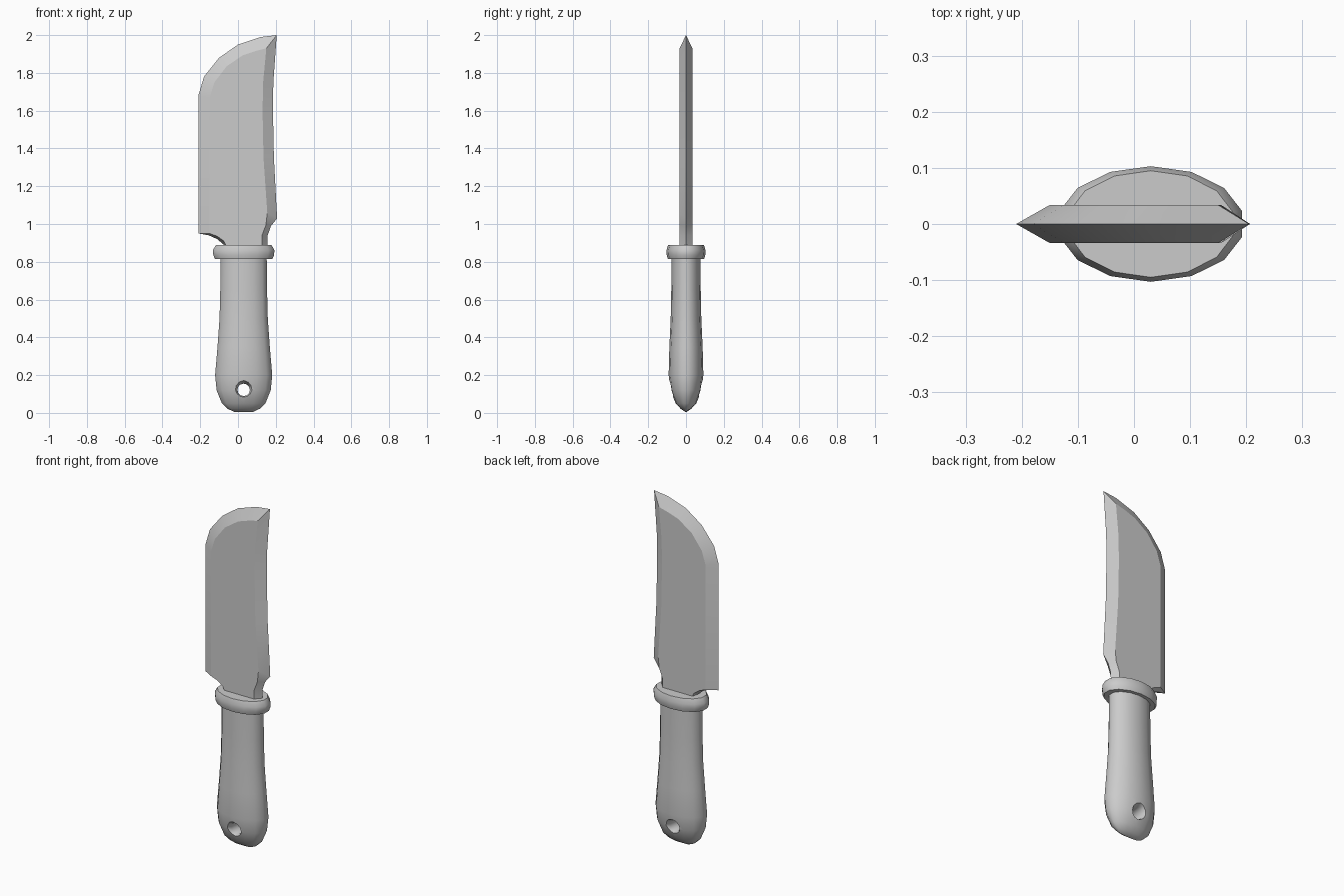
import bpy, bmesh, math

cube = bpy.data.objects.get("Cube")
if cube:
    bpy.data.objects.remove(cube, do_unlink=True)

grey = bpy.data.materials.new("plain grey")
grey.use_nodes = True
colour = (0.6, 0.6, 0.6, 1)
grey.diffuse_color = colour
grey.node_tree.nodes["Principled BSDF"].inputs["Base Color"].default_value = colour

CENTRE = 0.03   # x of the handle axis
SIDES = 14


def finish(bm, name):
    bmesh.ops.recalc_face_normals(bm, faces=bm.faces)
    mesh = bpy.data.meshes.new(name)
    bm.to_mesh(mesh)
    bm.free()
    mesh.materials.append(grey)
    ob = bpy.data.objects.new(name, mesh)
    bpy.context.collection.objects.link(ob)
    return ob


def select(ob):
    bpy.ops.object.select_all(action='DESELECT')
    ob.select_set(True)
    bpy.context.view_layer.objects.active = ob


def smooth(ob, angle):
    select(ob)
    bpy.ops.object.shade_smooth_by_angle(angle=math.radians(angle))


def lathe(name, profile, sides, place):
    """Skin rings given as (height, radius a, radius b)."""
    bm = bmesh.new()
    rings = []
    for h, a, b in profile:
        turns = [2 * math.pi * i / sides for i in range(sides)]
        rings.append([bm.verts.new(place(a * math.sin(t), b * math.cos(t), h)) for t in turns])
    for low, high in zip(rings, rings[1:]):
        for i in range(sides):
            j = (i + 1) % sides
            bm.faces.new((low[i], low[j], high[j], high[i]))
    bm.faces.new(rings[0])
    bm.faces.new(rings[-1])
    return finish(bm, name)


def upright(a, b, h):
    return (CENTRE + a, b, h)


# Handle grip with a swollen, wedge-shaped butt
handle = lathe("handle", [
    (0.005, 0.05, 0.004), (0.022, 0.088, 0.028), (0.05, 0.118, 0.055),
    (0.12, 0.147, 0.082), (0.2, 0.155, 0.092), (0.35, 0.142, 0.088),
    (0.5, 0.131, 0.081), (0.65, 0.127, 0.078), (0.84, 0.125, 0.077)], SIDES, upright)

# Hanging hole with flared rims
cutter = lathe("hole_cutter", [
    (-0.13, 0.07, 0.07), (-0.055, 0.033, 0.033),
    (0.055, 0.033, 0.033), (0.13, 0.07, 0.07)], 12,
    lambda a, b, h: (CENTRE + a, h, 0.122 + b))
cutter.hide_render = True
cut = handle.modifiers.new("hole", 'BOOLEAN')
cut.operation = 'DIFFERENCE'
cut.solver = 'EXACT'
cut.object = cutter
select(handle)
bpy.ops.object.modifier_apply(modifier=cut.name)
bpy.data.objects.remove(cutter, do_unlink=True)
smooth(handle, 40)

# Collar between handle and blade
collar = lathe("collar", [
    (0.815, 0.125, 0.077), (0.815, 0.156, 0.096), (0.835, 0.165, 0.102),
    (0.862, 0.167, 0.103), (0.89, 0.15, 0.095)], SIDES, upright)
smooth(collar, 40)

# Blade: centre-plane edge outline paired with the outline of the flat sides
edge = [(-0.06, 0.86), (-0.075, 0.89), (-0.11, 0.92), (-0.155, 0.94), (-0.21, 0.95),
        (-0.21, 1.68), (-0.18, 1.78), (-0.1, 1.88), (0, 1.95), (0.12, 1.99), (0.205, 2),
        (0.187, 1.75), (0.185, 1.6), (0.19, 1.35), (0.207, 1.03),
        (0.175, 0.99), (0.157, 0.94), (0.155, 0.86)]
flat = [(-0.06, 0.88), (-0.075, 0.91), (-0.11, 0.935), (-0.14, 0.946), (-0.15, 0.95),
        (-0.15, 1.67), (-0.125, 1.75), (-0.06, 1.835), (0.025, 1.893), (0.09, 1.915), (0.15, 1.93),
        (0.133, 1.75), (0.13, 1.6), (0.135, 1.35), (0.155, 1.06),
        (0.148, 0.995), (0.127, 0.94), (0.125, 0.86)]
bm = bmesh.new()
rim = [bm.verts.new((x, 0, z)) for x, z in edge]
for y in (-0.034, 0.034):
    side = [bm.verts.new((x, y, z)) for x, z in flat]
    bm.faces.new(side)
    for i in range(len(rim)):
        j = (i + 1) % len(rim)
        bm.faces.new((rim[i], rim[j], side[j], side[i]))
blade = finish(bm, "blade")
smooth(blade, 25)
